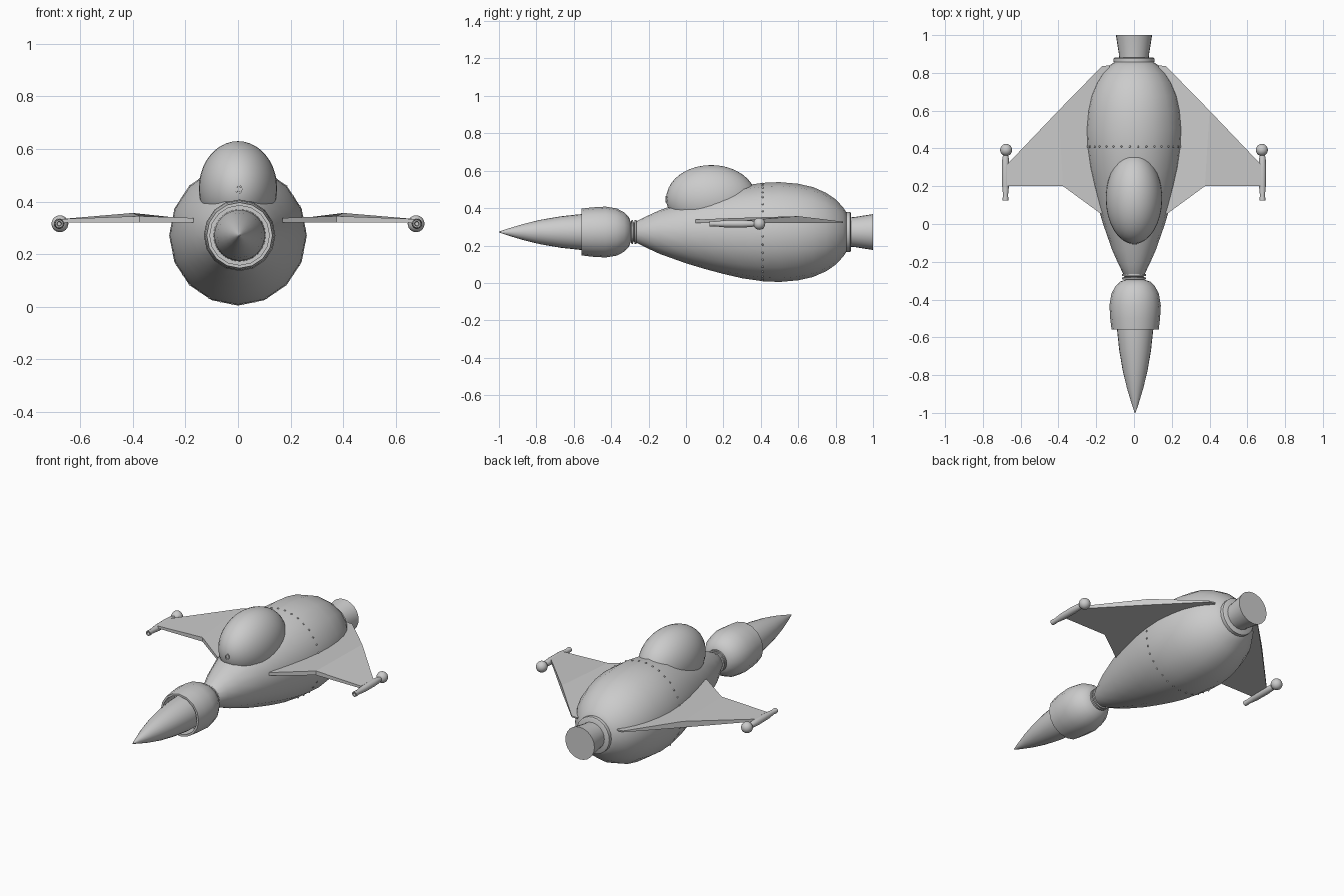
import bpy, bmesh, math
from mathutils import Matrix, Vector

if "Cube" in bpy.data.objects:
    bpy.data.objects.remove(bpy.data.objects["Cube"])

AXIS_Z = 0.272


def finish(name, bm, angle=40):
    bmesh.ops.recalc_face_normals(bm, faces=bm.faces)
    me = bpy.data.meshes.new(name)
    bm.to_mesh(me)
    bm.free()
    ob = bpy.data.objects.new(name, me)
    bpy.context.collection.objects.link(ob)
    bpy.ops.object.select_all(action='DESELECT')
    ob.select_set(True)
    bpy.context.view_layer.objects.active = ob
    if angle:
        bpy.ops.object.shade_smooth_by_angle(angle=math.radians(angle))
    return ob


def lathe(bm, profile, sides, x=0, z=AXIS_Z, sx=1):
    """Revolve (y, radius) points about an axis parallel to y, with capped ends."""
    rings = []
    for y, r in profile:
        rings.append([bm.verts.new((x + sx * r * math.sin(2 * math.pi * k / sides), y,
                                    z + r * math.cos(2 * math.pi * k / sides)))
                      for k in range(sides)])
    for a, b in zip(rings, rings[1:]):
        for k in range(sides):
            j = (k + 1) % sides
            bm.faces.new((a[k], a[j], b[j], b[k]))
    bm.faces.new(rings[0])
    bm.faces.new(rings[-1])


def turned(name, profile, sides=24, **kw):
    bm = bmesh.new()
    lathe(bm, profile, sides, **kw)
    return finish(name, bm)


# teardrop fuselage
turned("fuselage", [(-.29, .04), (-.28, .05), (-.21, .085), (-.14, .117), (0, .167), (.1, .197),
                    (.2, .224), (.3, .247), (.41, .263), (.5, .267), (.6, .258), (.68, .24),
                    (.75, .209), (.8, .175), (.84, .132), (.865, .095)], 16, sx=.98)

# nose spike, open cowl and neck rings
turned("nose_cone", [(-1, .002), (-.95, .019), (-.87, .043), (-.78, .065), (-.67, .084),
                     (-.56, .096), (-.42, .1)], x=.006)
turned("nose_cowl", [(-.45, .1), (-.45, .118), (-.558, .113), (-.558, .125), (-.5, .132),
                     (-.43, .136), (-.37, .126), (-.33, .105), (-.305, .08), (-.295, .05)],
       16, x=.006)
for i, y in enumerate((-.287, -.27)):
    turned(f"neck_ring_{i + 1}", [(y - .007, .05), (y - .005, .064), (y + .004, .064),
                                  (y + .006, .05)])
turned("neck_core", [(-.31, .04), (-.25, .04)])

# rear collar and exhaust
turned("rear_collar", [(.857, .108), (.877, .108), (.882, .1)])
turned("exhaust_nozzle", [(.86, .077), (.9, .08), (1, .096)])

# domed canopy with a flat underside
bm = bmesh.new()
bmesh.ops.create_uvsphere(bm, u_segments=32, v_segments=20, radius=1)
bmesh.ops.transform(bm, verts=bm.verts,
                    matrix=Matrix.Translation((0, .135, .45)) @ Matrix.Diagonal((.149, .241, .18, 1)))
cut = bmesh.ops.bisect_plane(bm, geom=bm.verts[:] + bm.edges[:] + bm.faces[:],
                             plane_co=(0, 0, .38), plane_no=(0, 0, 1), clear_inner=True)
bmesh.ops.holes_fill(bm, edges=[e for e in bm.edges if e.is_boundary])
finish("canopy", bm)
turned("canopy_stud", [(-.09, .017), (-.109, .017), (-.109, .011), (-.1, .01)], 16, x=.003, z=.447, sx=.8)

# swept wings: flat below, with a raised kink on the trailing edge
outline = [(.17, .05, .338), (.375, .2, .345), (.672, .2, .334), (.672, .315, .334),
           (.4, .6, .357), (.17, .835, .328), (.13, .84, .328)]
for side, s in (("left", -1), ("right", 1)):
    bm = bmesh.new()
    low = [bm.verts.new((s * x, y, .32)) for x, y, z in outline]
    top = [bm.verts.new((s * x, y, z)) for x, y, z in outline]
    bm.faces.new(low)
    for loop in ((0, 1, 4, 5, 6), (1, 2, 3, 4)):
        bm.faces.new([top[i] for i in loop])
    for i in range(len(outline)):
        j = (i + 1) % len(outline)
        bm.faces.new((low[i], low[j], top[j], top[i]))
    finish(f"{side}_wing", bm, 0)

    # wingtip gun barrel with hollow muzzle and rear ball
    turned(f"{side}_barrel", [(.16, .007), (.125, .009), (.125, .015), (.14, .015), (.15, .013),
                              (.21, .019), (.3, .02), (.35, .017), (.375, .01)], 16,
           x=s * .68, z=.316)
    bm = bmesh.new()
    bmesh.ops.create_uvsphere(bm, u_segments=20, v_segments=12, radius=.032,
                              matrix=Matrix.Translation((s * .677, .392, .316)))
    finish(f"{side}_barrel_ball", bm)

# rivet band around the fuselage, sitting on its sixteen flat sides
bm = bmesh.new()
count, step = 36, 2 * math.pi / 16
for k in range(count):
    a = 2 * math.pi * (k + .5) / count
    r = .263 * math.cos(step / 2) / math.cos(a % step - step / 2)
    bmesh.ops.create_icosphere(bm, subdivisions=1, radius=.006, matrix=Matrix.Translation(
        (.98 * r * math.sin(a), .41, AXIS_Z + r * math.cos(a))))
finish("rivet_band", bm, 60)
